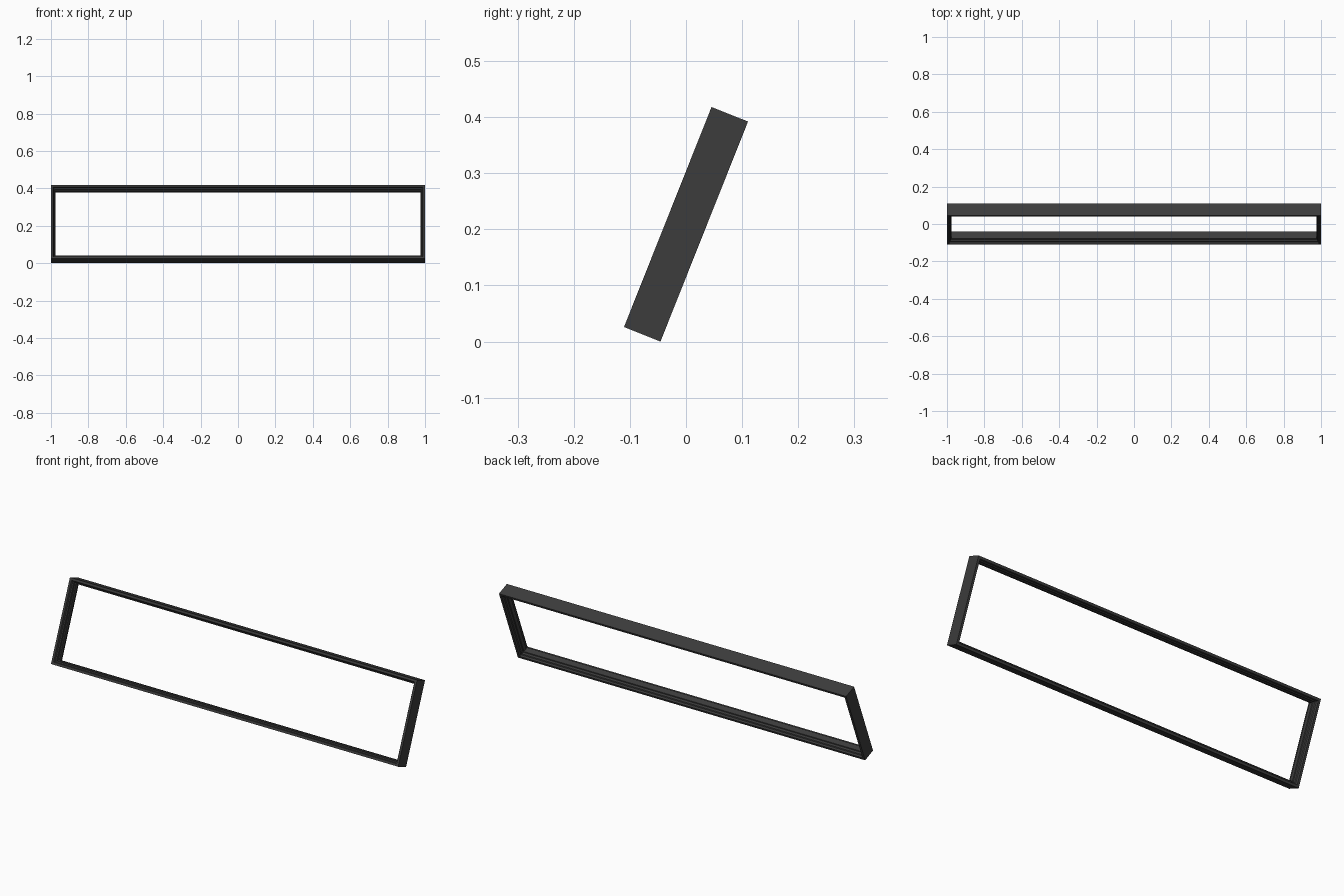
import bpy, bmesh, math
from mathutils import Matrix

if "Cube" in bpy.data.objects:
    bpy.data.objects.remove(bpy.data.objects["Cube"])

W, H, D = 2.0, 0.422, 0.07
TILT = math.atan2(0.156, 0.392)

# half of the ridged moulding: (depth, thickness inward), outer back edge to middle ridge
half = [(D / 2, 0), (D / 2, 0.012), (0.026, 0.015), (0.023, 0.020),
        (0.012, 0.0205), (0.010, 0.025)]
profile = half + [(-d, t) for d, t in reversed(half)]

# mitred sweep of the moulding around the rectangle
bm = bmesh.new()
rings = []
for sx, sz in ((-1, -1), (1, -1), (1, 1), (-1, 1)):
    rings.append([bm.verts.new((sx * (W / 2 - t), d, sz * (H / 2 - t)))
                  for d, t in profile])
n = len(profile)
for i in range(4):
    a, b = rings[i], rings[(i + 1) % 4]
    for j in range(n):
        k = (j + 1) % n
        bm.faces.new((a[j], b[j], b[k], a[k]))
bmesh.ops.recalc_face_normals(bm, faces=bm.faces)

# lean the top backwards and rest the lowest edge on the floor
bm.transform(Matrix.Rotation(-TILT, 4, 'X'))
low = min(v.co.z for v in bm.verts)
bm.transform(Matrix.Translation((0, 0, -low)))

mesh = bpy.data.meshes.new("tilted_frame")
bm.to_mesh(mesh)
bm.free()
frame = bpy.data.objects.new("tilted_frame", mesh)
bpy.context.collection.objects.link(frame)

# dark finish
mat = bpy.data.materials.new("dark_grey")
mat.diffuse_color = (0.045, 0.045, 0.045, 1)
mat.use_nodes = True
mat.node_tree.nodes["Principled BSDF"].inputs["Base Color"].default_value = mat.diffuse_color
mesh.materials.append(mat)
